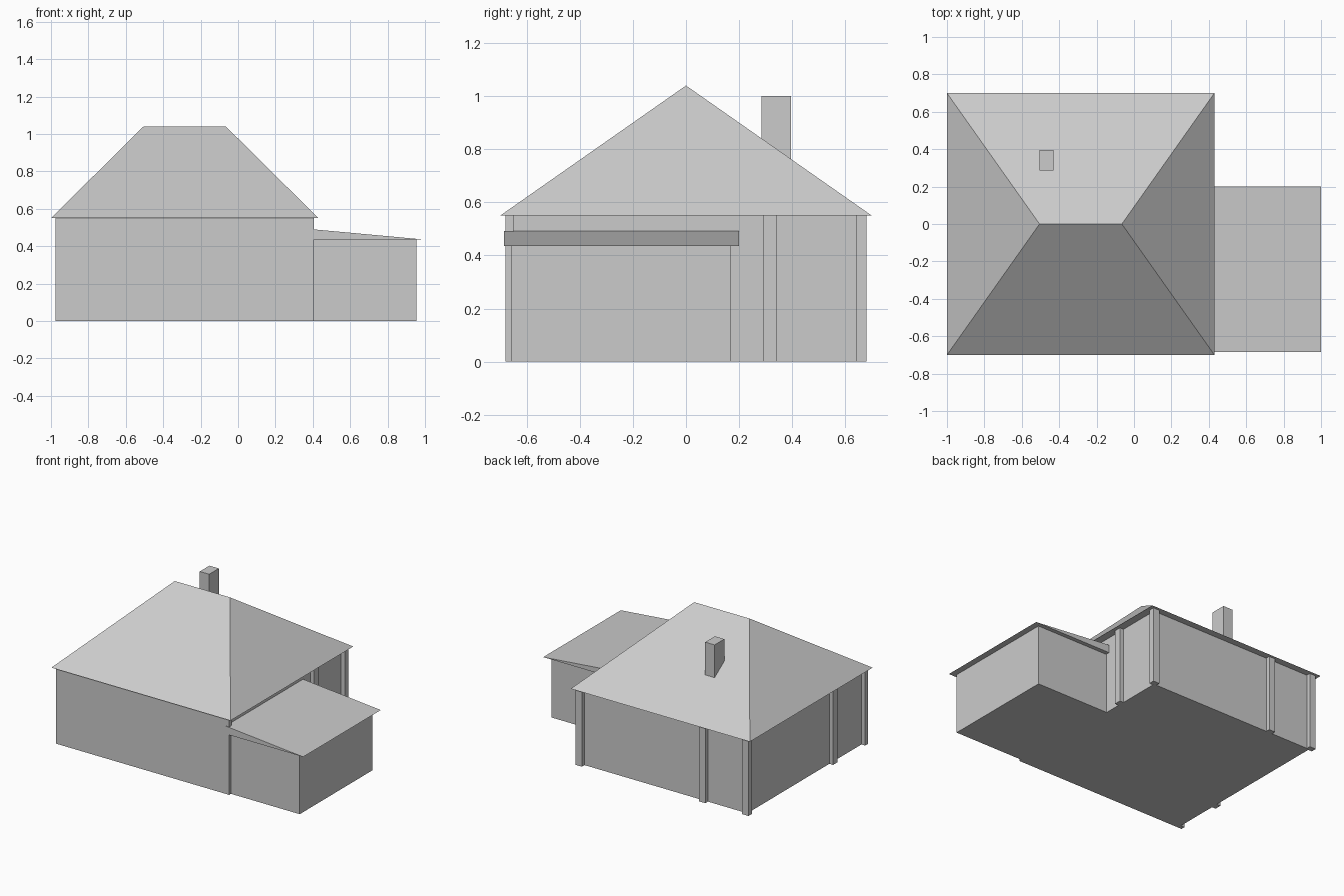
import bpy

if "Cube" in bpy.data.objects:
    bpy.data.objects.remove(bpy.data.objects["Cube"], do_unlink=True)

# One plain clay grey
GREY = (0.6, 0.6, 0.6, 1.0)
mat = bpy.data.materials.new("light_grey")
mat.use_nodes = True
mat.diffuse_color = GREY
mat.node_tree.nodes["Principled BSDF"].inputs["Base Color"].default_value = GREY


def solid(name, verts, faces):
    mesh = bpy.data.meshes.new(name)
    mesh.from_pydata(verts, [], faces)
    mesh.materials.append(mat)
    obj = bpy.data.objects.new(name, mesh)
    bpy.context.collection.objects.link(obj)
    return obj


def box(name, xs, ys, zs):
    """Box from its x, y and z ranges."""
    verts = [(x, y, z) for z in zs for x, y in
             ((xs[0], ys[0]), (xs[1], ys[0]), (xs[1], ys[1]), (xs[0], ys[1]))]
    sides = [(i, (i + 1) % 4, (i + 1) % 4 + 4, i + 4) for i in range(4)]
    return solid(name, verts, [(3, 2, 1, 0), (4, 5, 6, 7)] + sides)


# Main house: outer limits, with side and back walls set behind the posts
LEFT, RIGHT, DEPTH, EAVE = -0.975, 0.405, 0.68, 0.55
INSET, POST = 0.03, 0.05
house = (0, EAVE)
box("house_body", (LEFT + INSET, RIGHT - INSET), (-DEPTH + INSET, DEPTH - INSET), house)
box("front_wall", (LEFT, RIGHT), (-DEPTH, -DEPTH + INSET), house)

# Posts at the back corners and along the back and side walls
for name, x in (("left", RIGHT - POST), ("right", LEFT)):
    box("back_post_" + name, (x, x + POST), (DEPTH - 0.04, DEPTH), house)
box("back_post_middle", (-0.63, -0.58), (DEPTH - POST, DEPTH), house)
box("side_post_left", (RIGHT - POST, RIGHT), (0.29, 0.34), house)
box("side_post_right", (LEFT, LEFT + POST), (-0.335, -0.285), house)

# Hipped roof
roof_x, roof_y, ridge = (-1.0, 0.43), 0.70, 1.04
solid("hip_roof",
      [(roof_x[0], -roof_y, EAVE), (roof_x[1], -roof_y, EAVE),
       (roof_x[1], roof_y, EAVE), (roof_x[0], roof_y, EAVE),
       (-0.505, 0, ridge), (-0.065, 0, ridge)],
      [(3, 2, 1, 0), (0, 1, 5, 4), (1, 2, 5), (2, 3, 4, 5), (3, 0, 4)])

# Chimney on the rear slope
box("chimney", (-0.505, -0.43), (0.285, 0.395), (0.65, 1.0))

# Side annex with a wedge-shaped lean-to roof
box("annex_body", (0.37, 0.955), (-0.66, 0.17), (0, 0.435))
x0, x1, y0, y1, low, high = 0.38, 1.0, -0.685, 0.20, 0.435, 0.492
solid("annex_roof",
      [(x0, y0, low), (x1, y0, low), (x0, y0, high),
       (x0, y1, low), (x1, y1, low), (x0, y1, high)],
      [(0, 1, 2), (3, 5, 4), (0, 3, 4, 1), (1, 4, 5, 2), (0, 2, 5, 3)])
